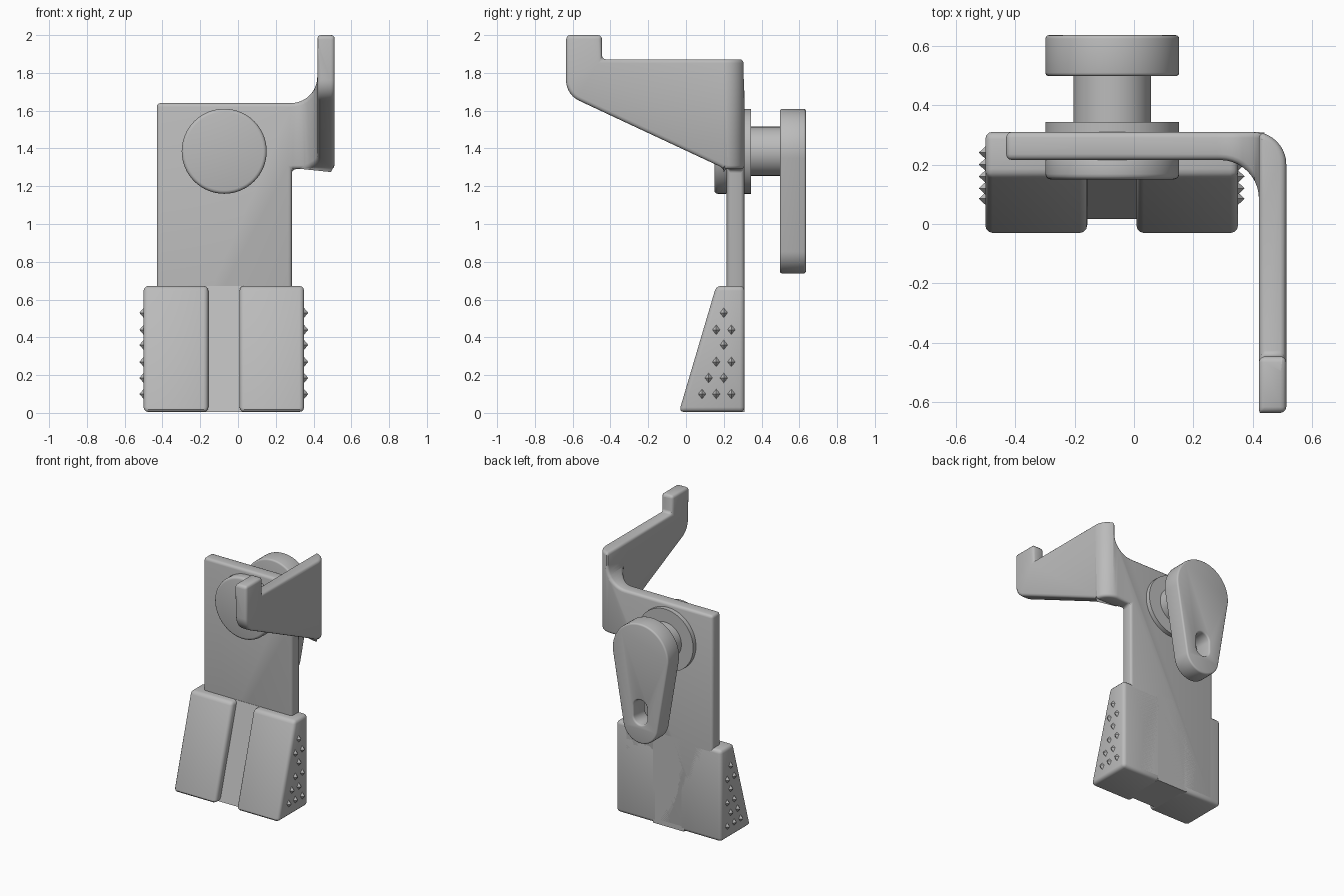
import bpy, bmesh, math
from mathutils import Vector

if "Cube" in bpy.data.objects:
    bpy.data.objects.remove(bpy.data.objects["Cube"])

grey = bpy.data.materials.new("mid grey")
grey.use_nodes = True
grey.diffuse_color = (0.5, 0.5, 0.5, 1)
grey.node_tree.nodes["Principled BSDF"].inputs["Base Color"].default_value = (0.5, 0.5, 0.5, 1)


def rounded(corners, steps=10):
    """Polygon whose corners (u, v, radius) are filleted."""
    out = []
    for i, (u, v, *r) in enumerate(corners):
        p = Vector((u, v))
        if not r:
            out.append(p)
            continue
        a = (Vector(corners[i - 1][:2]) - p).normalized()
        b = (Vector(corners[(i + 1) % len(corners)][:2]) - p).normalized()
        half = a.angle(b) / 2
        centre = p + (a + b).normalized() * r[0] / math.sin(half)
        start = p + a * r[0] / math.tan(half) - centre
        end = p + b * r[0] / math.tan(half) - centre
        sweep = start.angle(end)
        for k in range(steps + 1):
            t = k / steps
            out.append(centre + (start * math.sin((1 - t) * sweep)
                                 + end * math.sin(t * sweep)) / math.sin(sweep))
    return out


def extrude(name, pts, axis, lo, hi):
    """Prism of a flat outline along one axis."""
    place = {"x": lambda p, d: (d, p[0], p[1]),
             "y": lambda p, d: (p[0], d, p[1]),
             "z": lambda p, d: (p[0], p[1], d)}[axis]
    bm = bmesh.new()
    rings = [[bm.verts.new(place(p, d)) for p in pts] for d in (lo, hi)]
    n = len(pts)
    for ring in rings:
        bm.faces.new(ring)
    for i in range(n):
        j = (i + 1) % n
        bm.faces.new((rings[0][i], rings[0][j], rings[1][j], rings[1][i]))
    bmesh.ops.recalc_face_normals(bm, faces=bm.faces)
    mesh = bpy.data.meshes.new(name)
    bm.to_mesh(mesh)
    bm.free()
    mesh.materials.append(grey)
    ob = bpy.data.objects.new(name, mesh)
    bpy.context.collection.objects.link(ob)
    return ob


def combine(ob, cutter, operation):
    """Apply a boolean and discard the cutter."""
    mod = ob.modifiers.new("boolean", "BOOLEAN")
    mod.operation, mod.object, mod.solver = operation, cutter, "EXACT"
    bpy.context.view_layer.update()
    mesh = bpy.data.meshes.new_from_object(ob.evaluated_get(bpy.context.evaluated_depsgraph_get()))
    ob.modifiers.clear()
    ob.data = mesh
    bpy.data.objects.remove(cutter)


def soften(ob, width, clamp=True):
    """Round the sharp edges and shade smooth."""
    if width:
        mod = ob.modifiers.new("rounded edges", "BEVEL")
        mod.width, mod.segments = width, 3
        mod.limit_method, mod.angle_limit = "ANGLE", math.radians(35)
        mod.use_clamp_overlap = clamp
    bpy.ops.object.select_all(action="DESELECT")
    ob.select_set(True)
    bpy.context.view_layer.objects.active = ob
    if width:
        bpy.ops.object.modifier_apply(modifier="rounded edges")
    bpy.ops.object.shade_smooth_by_angle(angle=math.radians(35))


def circle(x, z, r, start=0.0, end=math.tau, n=64):
    return [(x + r * math.cos(start + (end - start) * k / n),
             z + r * math.sin(start + (end - start) * k / n)) for k in range(n)]


# Bent plate: plan outline trimmed by the front and side outlines
bracket = extrude("bent_bracket", rounded([
    (-0.43, 0.31), (-0.43, 0.215), (0.42, 0.215, 0.13), (0.42, -0.635),
    (0.512, -0.635), (0.512, 0.31, 0.11)]), "z", 0.02, 2.0)
front = extrude("front_trim", rounded([
    (-0.43, -0.1), (0.285, -0.1), (0.285, 1.29), (0.6, 1.29), (0.6, 2.1),
    (0.42, 2.1), (0.42, 1.64, 0.14), (-0.5, 1.64), (-0.5, -0.1)][1:]), "y", -1, 1)
combine(bracket, front, "INTERSECT")
side = extrude("side_trim", rounded([
    (0.4, -0.1), (0.2, -0.1), (0.2, 1.295), (-0.635, 1.685, 0.12), (-0.635, 2.0),
    (-0.445, 2.0), (-0.445, 1.872), (0.4, 1.872)]), "x", -1, 1)
combine(bracket, side, "INTERSECT")
soften(bracket, 0.02, clamp=False)

# Wedge foot: two pads with a recessed web between them
def wedge(name, x0, x1, inset, width):
    ob = extrude(name, [(0.31, 0.005), (inset - 0.037, 0.005),
                        (inset + 0.16, 0.672), (0.31, 0.672)], "x", x0, x1)
    soften(ob, width)

wedge("right_pad", -0.5, -0.157, 0, 0.025)
wedge("left_pad", 0.008, 0.35, 0, 0.025)
wedge("foot_web", -0.2, 0.05, 0.053, 0)
extrude("foot_back", [(-0.2, 0.005), (0.05, 0.005), (0.05, 0.66), (-0.2, 0.66)], "y", 0.27, 0.31)

# Grip studs on both outer sides of the foot
rows = [(0.53, (0.2,)), (0.44, (0.16, 0.24)), (0.36, (0.2,)), (0.27, (0.16, 0.24)),
        (0.185, (0.12, 0.2)), (0.1, (0.085, 0.16, 0.24))]
bm = bmesh.new()
for z, ys in rows:
    for y in ys:
        for face, out in ((-0.5, -1), (0.35, 1)):
            base = [bm.verts.new((face - out * 0.002, y + dy, z + dz))
                    for dy, dz in ((0.022, 0), (0, 0.028), (-0.022, 0), (0, -0.028))]
            tip = bm.verts.new((face + out * 0.022, y, z))
            bm.faces.new(base)
            for i in range(4):
                bm.faces.new((base[i], base[(i + 1) % 4], tip))
bmesh.ops.recalc_face_normals(bm, faces=bm.faces)
mesh = bpy.data.meshes.new("grip_studs")
bm.to_mesh(mesh)
bm.free()
mesh.materials.append(grey)
bpy.context.collection.objects.link(bpy.data.objects.new("grip_studs", mesh))

# Pivot: front cap, rear washer and shaft
px, pz = -0.073, 1.385
for name, r, y0, y1, bevel in (("front_cap", 0.225, 0.15, 0.23, 0.018),
                               ("rear_washer", 0.225, 0.3, 0.343, 0),
                               ("pivot_shaft", 0.13, 0.3, 0.52, 0)):
    soften(extrude(name, circle(px, pz, r), "y", y0, y1), bevel)

# Tapered lever with a slot near its lower end
top_r, low_r, low_z = 0.225, 0.14, 0.878
tilt = math.asin((top_r - low_r) / (pz - low_z))
lever = extrude("lever", circle(px, pz, top_r, -tilt, math.pi + tilt, 48)
                + circle(px, low_z, low_r, math.pi + tilt, math.tau - tilt, 32)
                + [(px + low_r * math.cos(tilt), low_z - low_r * math.sin(tilt))], "y", 0.497, 0.635)
slot = extrude("slot_cutter", circle(px, 1.0, 0.055, 0, math.pi, 16) + [(px - 0.055, 1.0)]
               + circle(px, 0.93, 0.055, math.pi, math.tau, 16) + [(px + 0.055, 0.93)], "y", 0.3, 0.8)
combine(lever, slot, "DIFFERENCE")
soften(lever, 0.012)
